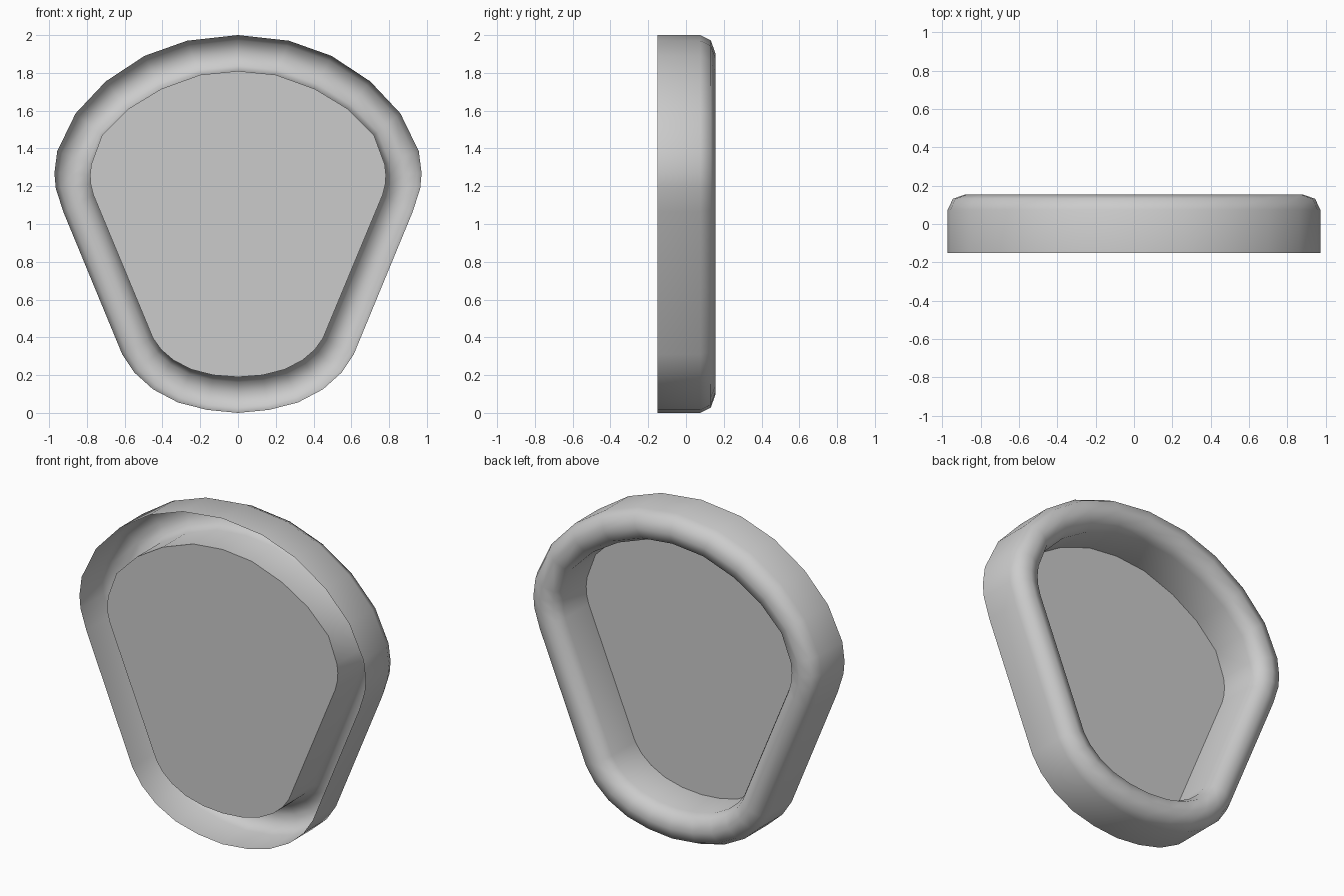
import bpy
import bmesh
import math

cube = bpy.data.objects.get("Cube")
if cube:
    bpy.data.objects.remove(cube, do_unlink=True)

FRONT, SHOULDER, BACK = -0.15, 0.075, 0.155

# Half outlines (x, z) from top centre to bottom centre
outer_half = [(0, 2.0), (.27, 1.97), (.495, 1.89), (.70, 1.755), (.86, 1.585),
              (.957, 1.385), (.972, 1.27), (.965, 1.19), (.925, 1.065),
              (.613, .31), (.55, .215), (.45, .125), (.317, .055), (.164, .016), (0, 0)]
inner_half = [(0, 1.81), (.20, 1.79), (.407, 1.715), (.58, 1.61), (.72, 1.47),
              (.777, 1.315), (.783, 1.26), (.78, 1.21), (.766, 1.155),
              (.45, .395), (.407, .335), (.343, .28), (.248, .23), (.13, .2), (0, .19)]


def mirrored(half):
    return half + [(-x, z) for x, z in half[-2:0:-1]]


outer, inner = mirrored(outer_half), mirrored(inner_half)

grey = bpy.data.materials.new("light grey")
grey.use_nodes = True
colour = (0.6, 0.6, 0.6, 1)
grey.diffuse_color = colour
grey.node_tree.nodes["Principled BSDF"].inputs["Base Color"].default_value = colour


def finish(name, bm):
    mesh = bpy.data.meshes.new(name)
    bm.to_mesh(mesh)
    bm.free()
    mesh.materials.append(grey)
    obj = bpy.data.objects.new(name, mesh)
    bpy.context.collection.objects.link(obj)
    return obj


# Rim: outer wall, rounded back, inner wall; its channel is open at the front
section = [(0, FRONT)]
for i in range(5):
    a = math.pi * i / 4
    section.append(((1 - math.cos(a)) / 2, SHOULDER + (BACK - SHOULDER) * math.sin(a)))
section.append((1, FRONT))

bm = bmesh.new()
rings = [[bm.verts.new((ox + (ix - ox) * t, y, oz + (iz - oz) * t))
          for (ox, oz), (ix, iz) in zip(outer, inner)] for t, y in section]
n = len(outer)
for a, b in zip(rings, rings[1:]):
    for i in range(n):
        j = (i + 1) % n
        bm.faces.new((a[i], a[j], b[j], b[i]))
bmesh.ops.recalc_face_normals(bm, faces=bm.faces)
# Turn the rim surface outwards
bm.faces.ensure_lookup_table()
if bm.faces[0].normal.z < 0:
    bmesh.ops.reverse_faces(bm, faces=bm.faces)
rim = finish("rim", bm)

bpy.ops.object.select_all(action='DESELECT')
rim.select_set(True)
bpy.context.view_layer.objects.active = rim
bpy.ops.object.shade_smooth_by_angle(angle=math.radians(60))

# Flat panel closing the inner opening at the front
bm = bmesh.new()
panel = bm.faces.new([bm.verts.new((x, FRONT, z)) for x, z in inner])
panel.normal_update()
if panel.normal.y > 0:
    panel.normal_flip()
finish("front_panel", bm)
